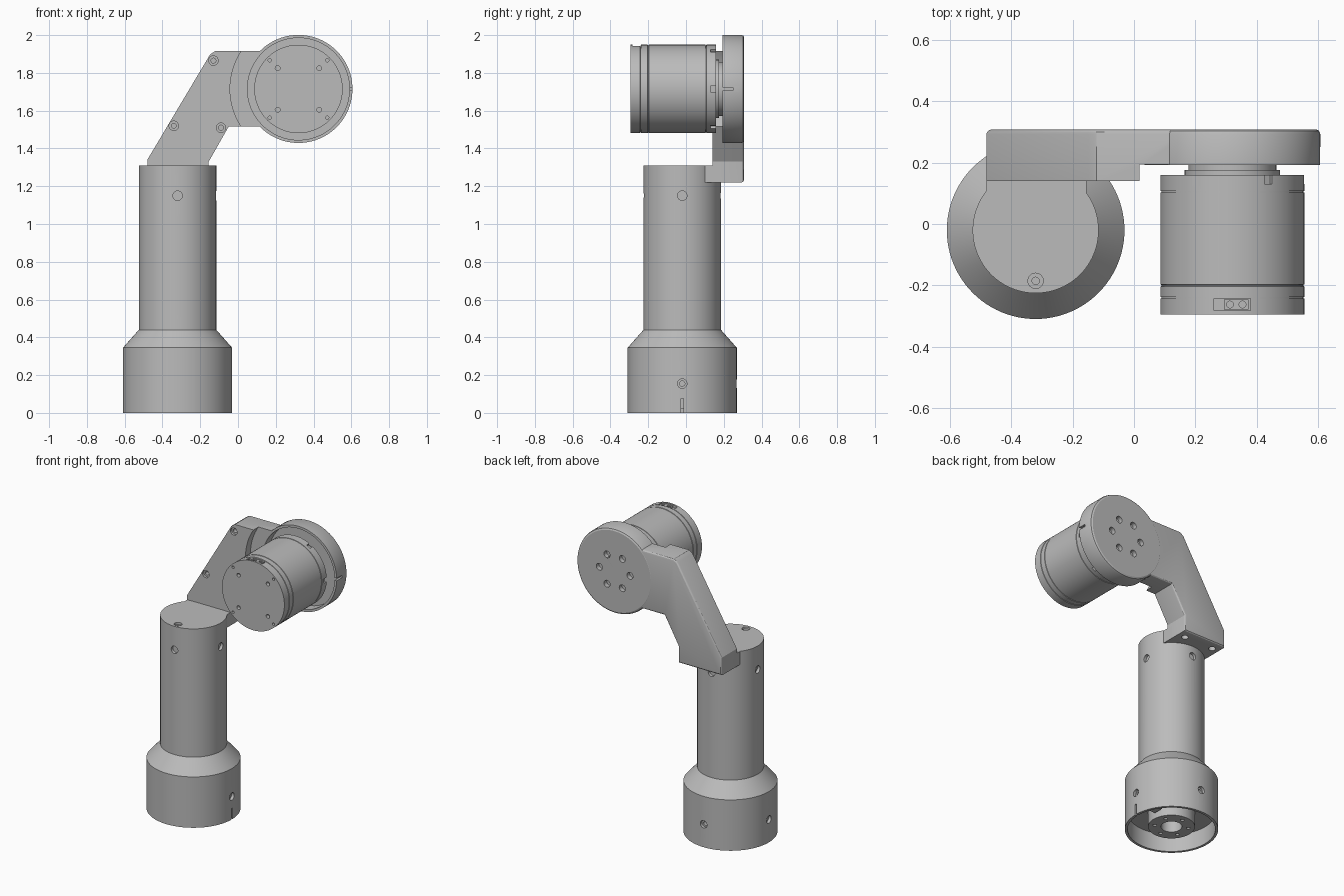
import bpy, bmesh, math
from mathutils import Matrix, Vector

cube = bpy.data.objects.get("Cube")
if cube:
    bpy.data.objects.remove(cube, do_unlink=True)

grey = bpy.data.materials.new("satin_grey")
grey.use_nodes = True
grey.diffuse_color = (0.5, 0.5, 0.5, 1)
grey.node_tree.nodes["Principled BSDF"].inputs["Base Color"].default_value = (0.5, 0.5, 0.5, 1)

TURN = {"z": Matrix(), "y": Matrix.Rotation(-math.pi / 2, 4, "X"),
        "x": Matrix.Rotation(math.pi / 2, 4, "Y")}


def make(name, bm):
    bmesh.ops.recalc_face_normals(bm, faces=bm.faces)
    mesh = bpy.data.meshes.new(name)
    bm.to_mesh(mesh)
    bm.free()
    obj = bpy.data.objects.new(name, mesh)
    bpy.context.collection.objects.link(obj)
    mesh.materials.append(grey)
    return obj


def lathe(name, profile, centre, axis="z", steps=96):
    """Spin (radius, height) points around an axis."""
    bm = bmesh.new()
    verts = [bm.verts.new((r, 0, h)) for r, h in profile]
    edges = [bm.edges.new(pair) for pair in zip(verts, verts[1:])]
    bmesh.ops.spin(bm, geom=verts + edges, cent=(0, 0, 0), axis=(0, 0, 1),
                   angle=2 * math.pi, steps=steps)
    bmesh.ops.remove_doubles(bm, verts=bm.verts, dist=1e-5)
    bm.transform(Matrix.Translation(centre) @ TURN[axis])
    return make(name, bm)


def box(name, centre, size, turn=Matrix()):
    bm = bmesh.new()
    bmesh.ops.create_cube(bm, size=1)
    bm.transform(Matrix.Translation(centre) @ turn @ Matrix.Diagonal((*size, 1)))
    return make(name, bm)


def rod(centre, axis, radius, length, sides=24):
    h = length / 2
    return lathe("cutter", [(0, -h), (radius, -h), (radius, h), (0, h)], centre, axis, sides)


def cut(obj, *cutters):
    for cutter in cutters:
        mod = obj.modifiers.new("cut", "BOOLEAN")
        mod.operation, mod.solver, mod.object = "DIFFERENCE", "EXACT", cutter
        graph = bpy.context.evaluated_depsgraph_get()
        mesh = bpy.data.meshes.new_from_object(obj.evaluated_get(graph))
        obj.modifiers.clear()
        obj.data = mesh
        bpy.data.objects.remove(cutter, do_unlink=True)


def smooth(obj):
    bpy.ops.object.select_all(action="DESELECT")
    obj.select_set(True)
    bpy.context.view_layer.objects.active = obj
    bpy.ops.object.shade_smooth_by_angle(angle=math.radians(25))


# Column with stepped base, hollow underside and central hub
CX, CY = -0.32, -0.02
column = lathe("column", [
    (0, 0.25), (0.065, 0.25), (0.065, 0.02), (0.145, 0.02), (0.145, 0.12), (0.272, 0.12),
    (0.272, 0), (0.289, 0), (0.289, 0.345), (0.205, 0.44), (0.205, 1.31), (0, 1.31)],
    (CX, CY, 0))
for axis, d in (("x", Vector((1, 0, 0))), ("y", Vector((0, 1, 0)))):
    mid = Vector((CX, CY, 1.15))
    cut(column, rod(mid, axis, 0.014, 0.6))
    for s in (-1, 1):
        cut(column, rod(mid + d * s * 0.205, axis, 0.025, 0.04))
for dx, dy, axis in ((1, 0, "x"), (-1, 0, "x"), (0, 1, "y")):
    for radius, length in ((0.025, 0.04), (0.014, 0.3)):
        cut(column, rod((CX + dx * 0.289, CY + dy * 0.289, 0.155), axis, radius, length))
cut(column, box("cutter", (CX + 0.28, CY, 0.03), (0.06, 0.015, 0.09)),
    rod((CX, -0.185, 1.31), "z", 0.025, 0.03), rod((CX, -0.185, 1.31), "z", 0.012, 0.1))
for k in range(6):
    a = math.radians(60 * k + 30)
    cut(column, rod((CX + 0.105 * math.cos(a), CY + 0.105 * math.sin(a), 0.02), "z", 0.012, 0.06, 12))
socket_block = box("base_socket", (CX + 0.2, CY + 0.06, 0.09), (0.09, 0.07, 0.08))

# Bent arm: side outline pulled through its thickness, rounded along the back
BACK = 0.308
outline = [(-0.48, 1.22), (-0.155, 1.22), (-0.155, 1.33), (-0.05, 1.515), (0.14, 1.515),
           (0.14, 1.915), (-0.122, 1.915), (-0.148, 1.897), (-0.48, 1.34)]
bm = bmesh.new()
face = bm.faces.new([bm.verts.new((x, 0.14, z)) for x, z in outline])
pulled = bmesh.ops.extrude_face_region(bm, geom=[face])["geom"]
bmesh.ops.translate(bm, vec=(0, BACK - 0.001 - 0.14, 0),
                    verts=[v for v in pulled if isinstance(v, bmesh.types.BMVert)])
rim = [e for e in bm.edges if all(v.co.y > 0.3 for v in e.verts)
       and not all(v.co.x > 0.13 for v in e.verts)]
bmesh.ops.bevel(bm, geom=rim, offset=0.015, segments=3, affect="EDGES", profile=0.5)
arm = make("arm", bm)
HX, HZ = 0.32, 1.715
cut(arm, rod((HX, 0.09, HZ), "y", 0.362, 0.206, 96), rod((HX, 0.165, HZ), "y", 0.275, 0.2, 96))
for x, z in ((-0.13, 1.865), (-0.34, 1.52), (-0.09, 1.51)):
    cut(arm, rod((x, 0.14, z), "y", 0.025, 0.03), rod((x, 0.14, z), "y", 0.013, 0.12))
for x in (CX - 0.11, CX + 0.11):
    cut(arm, rod((x, 0.24, 1.22), "z", 0.022, 0.06))
arm_foot = box("arm_foot", (-0.3175, 0.14, 1.2645), (0.325, 0.08, 0.089))

# Round cup at the end of the arm, with a rounded back rim and six bolt holes
cup = lathe("joint_cup", [
    (0, 0.26), (0.27, 0.26), (0.27, 0.192), (0.286, 0.192), (0.286, 0.293), (0.282, 0.303),
    (0.272, BACK), (0, BACK)], (HX, 0, HZ), "y")
for k in range(6):
    a = math.radians(60 * k)
    cut(cup, rod((HX + 0.115 * math.cos(a), BACK, HZ + 0.115 * math.sin(a)), "y", 0.023, 0.06))
cut(cup, box("cutter", (HX + 0.28, 0.215, HZ), (0.05, 0.07, 0.016)))

# Motor housing with seam grooves and a stepped neck into the cup
R, G = 0.234, 0.231
profile = [(0, -0.294), (R, -0.294)]
for y in (-0.24, -0.2, 0.105):
    profile += [(R, y - 0.003), (G, y - 0.002), (G, y + 0.002), (R, y + 0.003)]
profile += [(R, 0.16), (0.155, 0.16), (0.155, 0.175), (0.143, 0.175), (0.143, 0.262), (0, 0.262)]
motor = lathe("motor_housing", profile, (HX, 0, HZ), "y")
for k in range(6):
    a = math.radians(60 * k)
    cut(motor, box("cutter", (HX + R * math.cos(a), 0.146, HZ + R * math.sin(a)),
                   (0.03, 0.032, 0.03), Matrix.Rotation(-a, 4, "Y")))
for sx in (-1, 1):
    for sz in (-1, 1):
        for off, radius in ((0.11, 0.013), (0.152, 0.009)):
            cut(motor, rod((HX + sx * off, -0.294, HZ + sz * off), "y", radius, 0.05, 16))

# Connector set in the motor's top
cut(motor, box("cutter", (HX, -0.262, HZ + 0.229), (0.118, 0.04, 0.03)))
socket = box("motor_connector", (HX + 0.012, -0.262, HZ + 0.22), (0.08, 0.032, 0.016))
cut(socket, *[rod((HX + x, -0.262, HZ + 0.228), "z", 0.011, 0.014) for x in (-0.008, 0.033)])

for part in (column, arm, cup, motor):
    smooth(part)
